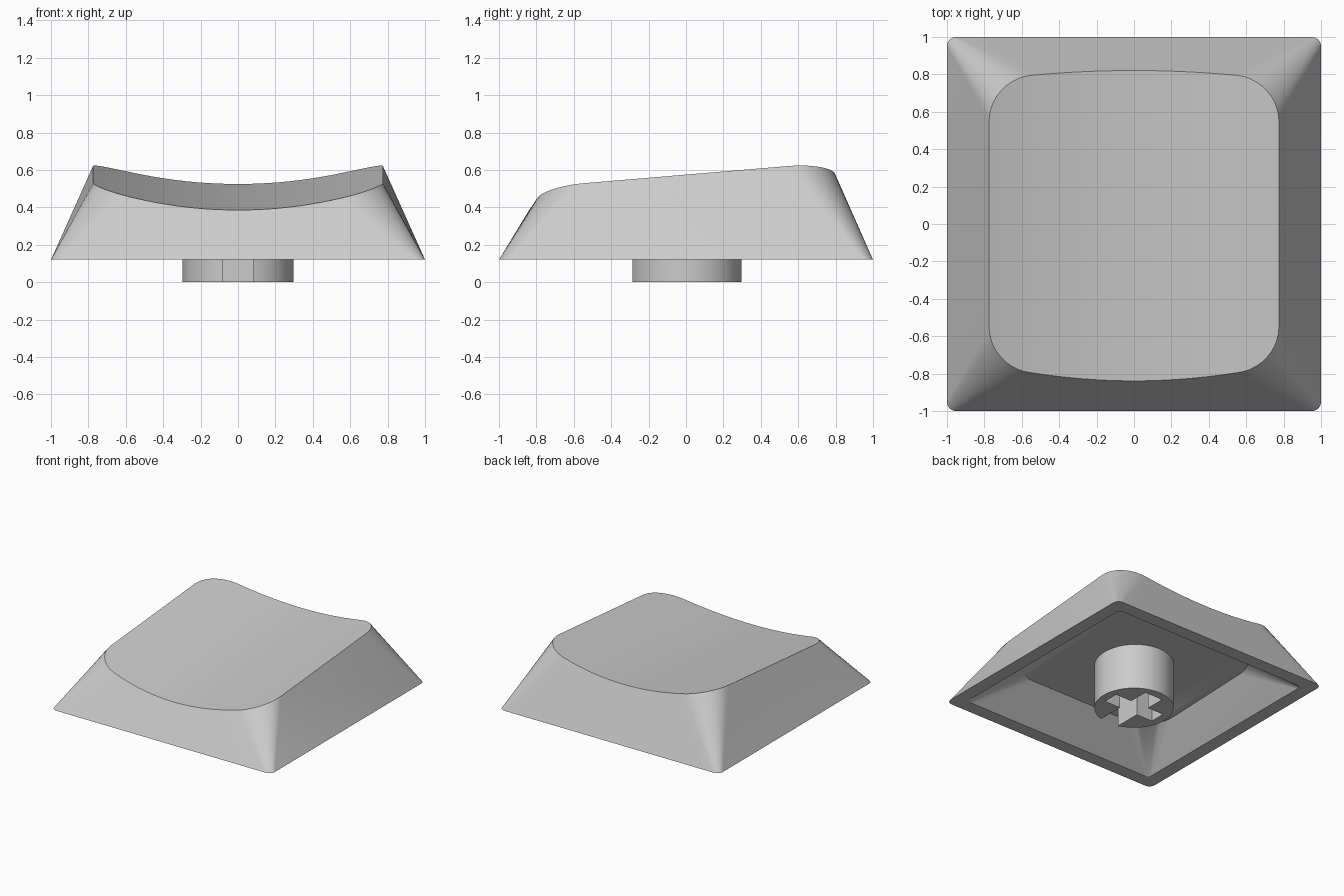
import bpy, bmesh, math

cube = bpy.data.objects.get("Cube")
if cube:
    bpy.data.objects.remove(cube, do_unlink=True)

grey = bpy.data.materials.new("light grey plastic")
grey.use_nodes = True
colour = (0.6, 0.6, 0.6, 1)
grey.diffuse_color = colour
grey.node_tree.nodes["Principled BSDF"].inputs["Base Color"].default_value = colour

BASE = 0.12


def half_outline(hx, hy, r, sag=0.0, corner=10, edge=20):
    """Half of a rounded rectangle from +x to -x, its long edge bulging by sag."""
    sweep = math.radians(84 if sag else 90)
    right = [(hx - r + r * math.cos(sweep * i / corner),
              hy - r + r * math.sin(sweep * i / corner)) for i in range(corner + 1)]
    xe, ye = right[-1]
    middle = []
    for i in range(1, edge):
        t = 1 - 2 * i / edge
        middle.append((xe * t, ye + sag * (1 - t * t)))
    return right + middle + [(-x, y) for x, y in reversed(right)]


def add_ring(bm, height, hx, hy, r, back_sag=0.0, front_sag=0.0):
    """Back half and mirrored front half, with vertices paired by x."""
    back = [bm.verts.new((x, y, height(x, y)))
            for x, y in half_outline(hx, hy, r, back_sag)]
    front = [bm.verts.new((x, -y, height(x, -y)))
             for x, y in half_outline(hx, hy, r, front_sag)]
    return back, front


def bridge(bm, a, b):
    la, lb = a[0] + a[1][::-1], b[0] + b[1][::-1]
    for i in range(len(la)):
        j = (i + 1) % len(la)
        bm.faces.new((la[i], la[j], lb[j], lb[i]))


def cap(bm, ring):
    back, front = ring
    for i in range(len(back) - 1):
        bm.faces.new((back[i], back[i + 1], front[i + 1], front[i]))


def finish(bm, name):
    bmesh.ops.recalc_face_normals(bm, faces=bm.faces[:])
    mesh = bpy.data.meshes.new(name)
    bm.to_mesh(mesh)
    bm.free()
    mesh.materials.append(grey)
    obj = bpy.data.objects.new(name, mesh)
    bpy.context.collection.objects.link(obj)
    bpy.ops.object.select_all(action='DESELECT')
    obj.select_set(True)
    bpy.context.view_layer.objects.active = obj
    bpy.ops.object.shade_smooth_by_angle(angle=math.radians(30))
    return obj


def flat(x, y):
    return BASE


def dish(x, y):
    return 0.456 + 0.084 * y + 0.198 * x * x


def ceiling(x, y):
    return 0.37 + 0.035 * y


# Hollow cap: dished top, sloping walls, flat rim and inner cavity
bm = bmesh.new()
top = add_ring(bm, dish, 0.775, 0.796, 0.25, 0.026, 0.044)
rim_outer = add_ring(bm, flat, 1.0, 1.0, 0.05)
rim_inner = add_ring(bm, flat, 0.89, 0.89, 0.04)
roof = add_ring(bm, ceiling, 0.71, 0.64, 0.25)
cap(bm, top)
bridge(bm, top, rim_outer)
bridge(bm, rim_outer, rim_inner)
bridge(bm, rim_inner, roof)
cap(bm, roof)
finish(bm, "key_cap_shell")

# Round stem with a cross slot that opens at the front
radius, reach, wide, thin = 0.298, 0.23, 0.082, 0.065
gap = math.asin(wide / radius)
start, turn = gap - math.pi / 2, 2 * math.pi - 2 * gap
segments = 64
profile = [(radius * math.cos(start + turn * i / segments),
            radius * math.sin(start + turn * i / segments))
           for i in range(segments + 1)]
left_slot = [(-wide, -thin), (-reach, -thin), (-reach, thin), (-wide, thin), (-wide, reach)]
profile += left_slot + [(-x, y) for x, y in reversed(left_slot)]

bm = bmesh.new()
face = bm.faces.new([bm.verts.new((x, y, 0)) for x, y in profile])
extruded = bmesh.ops.extrude_face_region(bm, geom=[face], use_keep_orig=True)
for v in extruded["geom"]:
    if isinstance(v, bmesh.types.BMVert):
        v.co.z = 0.4
finish(bm, "stem")
